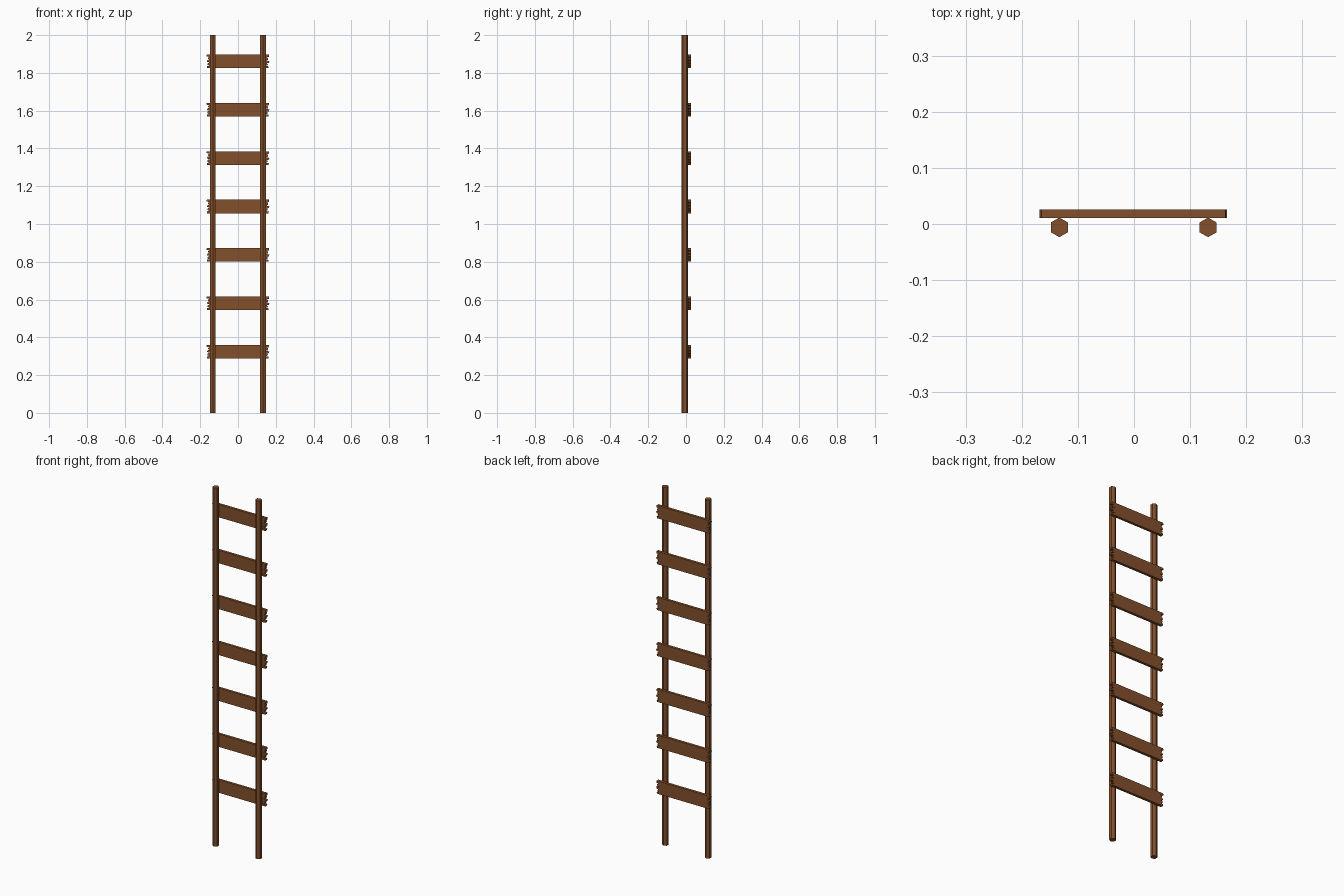
import bpy, bmesh, math

if "Cube" in bpy.data.objects:
    bpy.data.objects.remove(bpy.data.objects["Cube"])

wood = bpy.data.materials.new("brown_wood")
wood.diffuse_color = (0.23, 0.08, 0.025, 1)
wood.use_nodes = True
wood.node_tree.nodes["Principled BSDF"].inputs["Base Color"].default_value = wood.diffuse_color


def finish(name, bm):
    bmesh.ops.recalc_face_normals(bm, faces=bm.faces)
    mesh = bpy.data.meshes.new(name)
    bm.to_mesh(mesh)
    bm.free()
    mesh.materials.append(wood)
    obj = bpy.data.objects.new(name, mesh)
    bpy.context.collection.objects.link(obj)
    return obj


def prism(bm, outline, axis_vec):
    face = bm.faces.new([bm.verts.new(p) for p in outline])
    out = bmesh.ops.extrude_face_region(bm, geom=[face])["geom"]
    # the starting face stays as the closing cap
    moved = [v for v in out if isinstance(v, bmesh.types.BMVert)]
    bmesh.ops.translate(bm, verts=moved, vec=axis_vec)


# Side rails: upright hexagonal poles
for side, x in (("left", -0.133), ("right", 0.132)):
    bm = bmesh.new()
    ring = [(x + 0.0175 * math.cos(math.radians(30 + 60 * i)),
             -0.006 + 0.0175 * math.sin(math.radians(30 + 60 * i)), 0)
            for i in range(6)]
    prism(bm, ring, (0, 0, 2))
    finish(side + "_rail", bm)

# Rungs: flat boards with splintered ends, fixed behind the rails
# (x, z) down the right end, and up the left end
RIGHT_END = [(0.163, 0.036), (0.164, 0.024), (0.152, 0.021), (0.160, 0.017),
             (0.159, 0.008), (0.148, 0.005), (0.166, 0.001), (0.164, -0.008),
             (0.150, -0.011), (0.158, -0.015), (0.156, -0.021),
             (0.146, -0.024), (0.163, -0.027), (0.161, -0.036)]
LEFT_END = [(-0.163, -0.036), (-0.165, -0.026), (-0.152, -0.023),
            (-0.161, -0.019), (-0.160, -0.009), (-0.148, -0.006),
            (-0.164, -0.002), (-0.162, 0.007), (-0.151, 0.010),
            (-0.159, 0.014), (-0.158, 0.020), (-0.149, 0.023),
            (-0.168, 0.027), (-0.165, 0.036)]
for i in range(7):
    z0 = 0.324 + i * 0.2562
    bm = bmesh.new()
    prism(bm, [(x, 0.011, z0 + z) for x, z in RIGHT_END + LEFT_END],
          (0, 0.015, 0))
    finish(f"rung_{i + 1}", bm)
